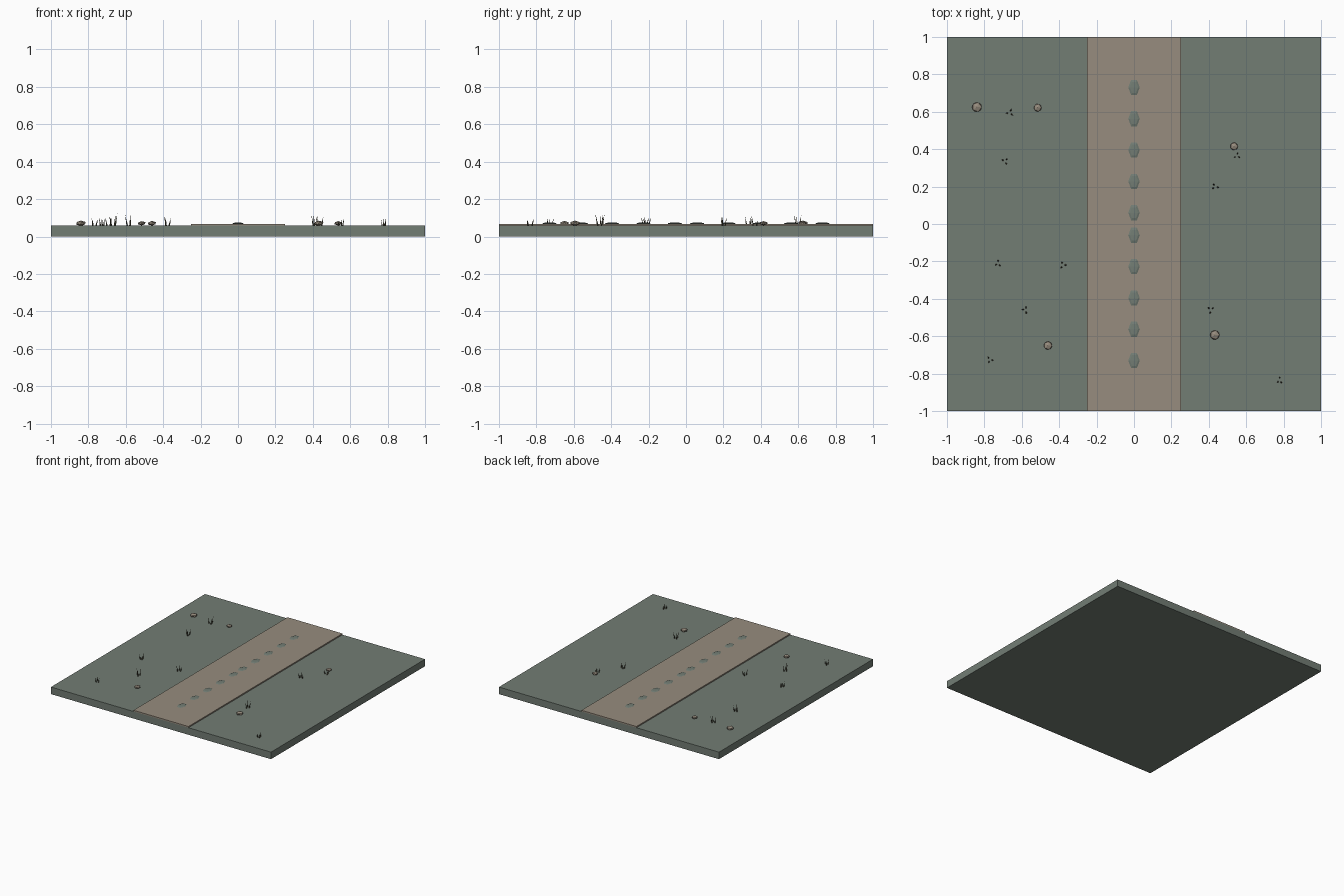
import bpy, bmesh, math, random
from mathutils import Matrix, Vector

if "Cube" in bpy.data.objects:
    bpy.data.objects.remove(bpy.data.objects["Cube"])

random.seed(4)
GROUND_Z = 0.058
PATH_Z = 0.068


def material(name, rgb):
    m = bpy.data.materials.new(name)
    m.diffuse_color = (*rgb, 1)
    m.use_nodes = True
    m.node_tree.nodes["Principled BSDF"].inputs["Base Color"].default_value = m.diffuse_color
    return m


green = material("grey_green", (0.17, 0.205, 0.175))
tan = material("dusty_tan", (0.31, 0.265, 0.21))
blade_mat = material("dry_grass", (0.10, 0.09, 0.055))


def finish(bm, name, mat):
    mesh = bpy.data.meshes.new(name)
    bm.to_mesh(mesh)
    bm.free()
    mesh.materials.append(mat)
    ob = bpy.data.objects.new(name, mesh)
    bpy.context.collection.objects.link(ob)
    return ob


def box(name, size, centre, mat):
    bm = bmesh.new()
    bmesh.ops.create_cube(bm, size=1, matrix=Matrix.Translation(centre) @ Matrix.Diagonal((*size, 1)))
    return finish(bm, name, mat)


# Ground slab and raised path strip
box("ground_slab", (2, 2, GROUND_Z), (0, 0, GROUND_Z / 2), green)
box("path", (0.5, 2, PATH_Z - GROUND_Z + 0.002), (0, 0, (PATH_Z + GROUND_Z - 0.002) / 2), tan)

# Flattened six-sided stones along the middle of the path
for side in (-1, 1):
    for i in range(5):
        y = side * (0.06 + i * 0.1675)
        bm = bmesh.new()
        bmesh.ops.create_uvsphere(
            bm, u_segments=6, v_segments=4, radius=1,
            matrix=Matrix.Translation((0, y, 0.070)) @ Matrix.Diagonal((0.031, 0.047, 0.005, 1))
            @ Matrix.Rotation(math.pi / 6, 4, 'Z'))
        finish(bm, "path_stone", green)

# Small faceted rocks: x, y, radius
for x, y, r in [(-0.84, 0.625, 0.029), (-0.515, 0.622, 0.023), (0.535, 0.415, 0.023),
                (-0.46, -0.65, 0.025), (0.432, -0.593, 0.028)]:
    bm = bmesh.new()
    bmesh.ops.create_icosphere(
        bm, subdivisions=1, radius=r,
        matrix=Matrix.Translation((x, y, 0.071)) @ Matrix.Diagonal((1, 1, 0.5, 1)))
    finish(bm, "rock", tan)

# Grass tufts, each three thin leaning blades: x, y, tip height
tufts = [(-0.665, 0.595, 0.13), (-0.69, 0.335, 0.125), (-0.725, -0.21, 0.11),
         (-0.38, -0.22, 0.115), (-0.58, -0.46, 0.13), (-0.77, -0.725, 0.105),
         (0.55, 0.365, 0.105), (0.435, 0.2, 0.12), (0.41, -0.46, 0.13), (0.78, -0.835, 0.105)]
for x, y, top in tufts:
    bm = bmesh.new()
    turn = random.uniform(0, math.tau)
    for k in range(3):
        a = turn + k * math.tau / 3 + random.uniform(-0.4, 0.4)
        out = Vector((math.cos(a), math.sin(a), 0))
        length = (top - GROUND_Z) * random.uniform(0.75, 1)
        base = Vector((x, y, GROUND_Z - 0.002)) + out * 0.012
        lean = Vector((0, 0, 1)) + out * 0.2
        rot = lean.to_track_quat('Z', 'Y').to_matrix().to_4x4()
        bmesh.ops.create_cone(
            bm, cap_ends=True, segments=4, radius1=0.0045, radius2=0, depth=length,
            matrix=Matrix.Translation(base) @ rot @ Matrix.Translation((0, 0, length / 2)))
    finish(bm, "grass_tuft", blade_mat)
